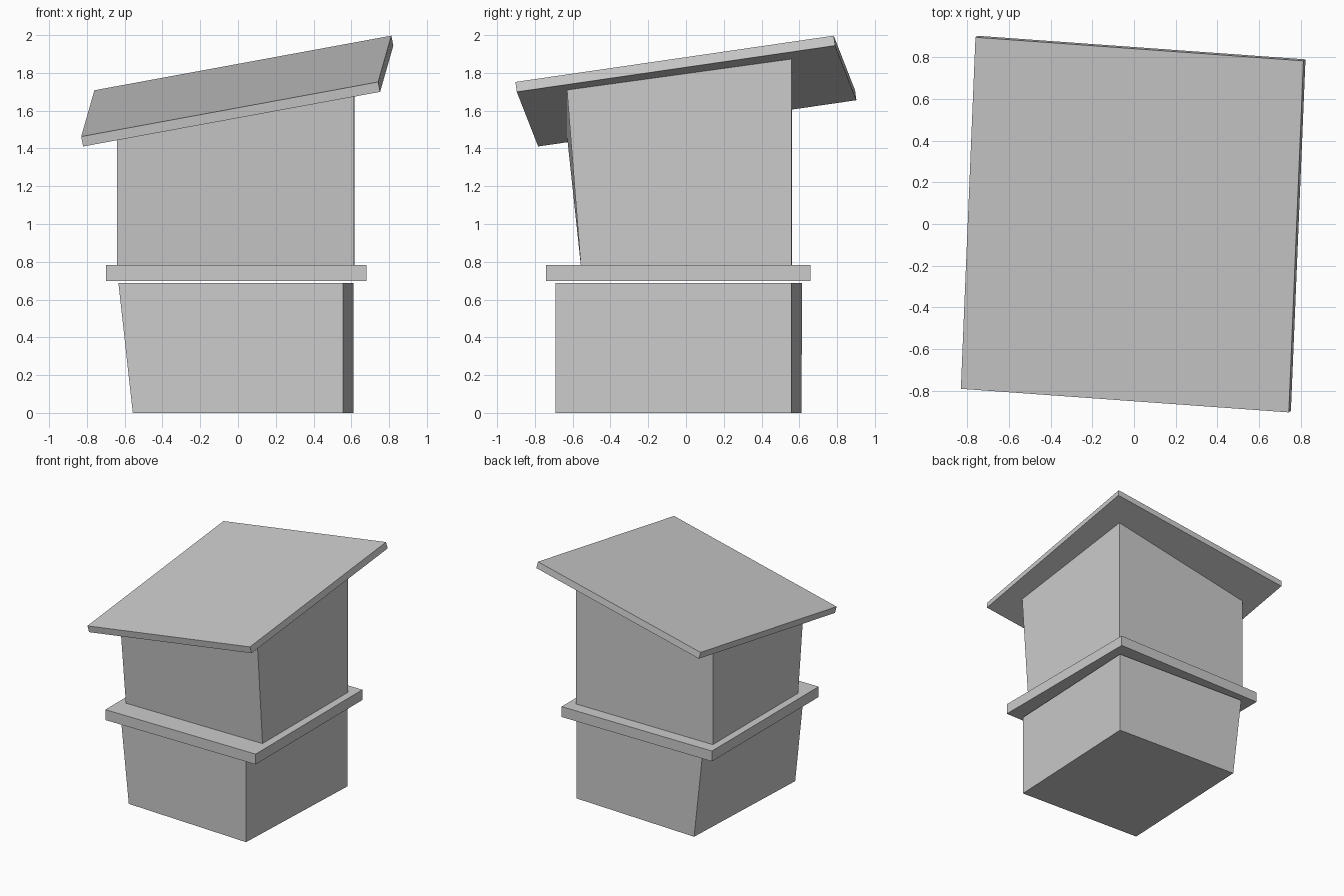
import bpy
import bmesh
from mathutils import Vector

if "Cube" in bpy.data.objects:
    bpy.data.objects.remove(bpy.data.objects["Cube"])


def prism(name, lower, upper):
    """Closed six-sided block from two rings of four corners."""
    bm = bmesh.new()
    lo = [bm.verts.new(p) for p in lower]
    hi = [bm.verts.new(p) for p in upper]
    bm.faces.new(lo[::-1])
    bm.faces.new(hi)
    for i in range(4):
        j = (i + 1) % 4
        bm.faces.new((lo[i], lo[j], hi[j], hi[i]))
    bmesh.ops.recalc_face_normals(bm, faces=bm.faces)
    mesh = bpy.data.meshes.new(name)
    bm.to_mesh(mesh)
    bm.free()
    obj = bpy.data.objects.new(name, mesh)
    bpy.context.collection.objects.link(obj)
    return obj


def at_height(corners, z):
    return [(x, y, z) for x, y in corners]


# Corner order everywhere: front left, front right, back right, back left

# Base: slightly turned block whose left wall leans outward
prism("base_block",
      at_height([(-0.557, -0.637), (0.557, -0.69), (0.612, 0.559), (-0.502, 0.611)], 0),
      at_height([(-0.633, -0.632), (0.557, -0.69), (0.612, 0.559), (-0.58, 0.615)], 0.687))

# Flat ledge between the storeys
ledge = [(-0.70, -0.74), (0.68, -0.74), (0.68, 0.66), (-0.70, 0.66)]
prism("ledge", at_height(ledge, 0.697), at_height(ledge, 0.783))

# Roof: thin tilted slab, thickness measured square to its surface
roof_top = [Vector(p) for p in ((-0.83, -0.79, 1.463), (0.742, -0.903, 1.752),
                                (0.812, 0.782, 1.997), (-0.76, 0.895, 1.708))]
normal = (roof_top[1] - roof_top[0]).cross(roof_top[3] - roof_top[0]).normalized()
roof_under = [p - normal * 0.054 for p in roof_top]
prism("roof", roof_under, roof_top)


def under_roof(x, y):
    """Point on the roof underside above x, y."""
    o = roof_under[0]
    z = o.z - (normal.x * (x - o.x) + normal.y * (y - o.y)) / normal.z
    return (x, y, z)


# Upper storey: front wall leans forward, top cut to the roof slope
prism("upper_block",
      at_height([(-0.64, -0.557), (0.615, -0.557), (0.618, 0.559), (-0.64, 0.562)], 0.783),
      [under_roof(x, y) for x, y in
       [(-0.64, -0.63), (0.615, -0.63), (0.618, 0.559), (-0.64, 0.562)]])
